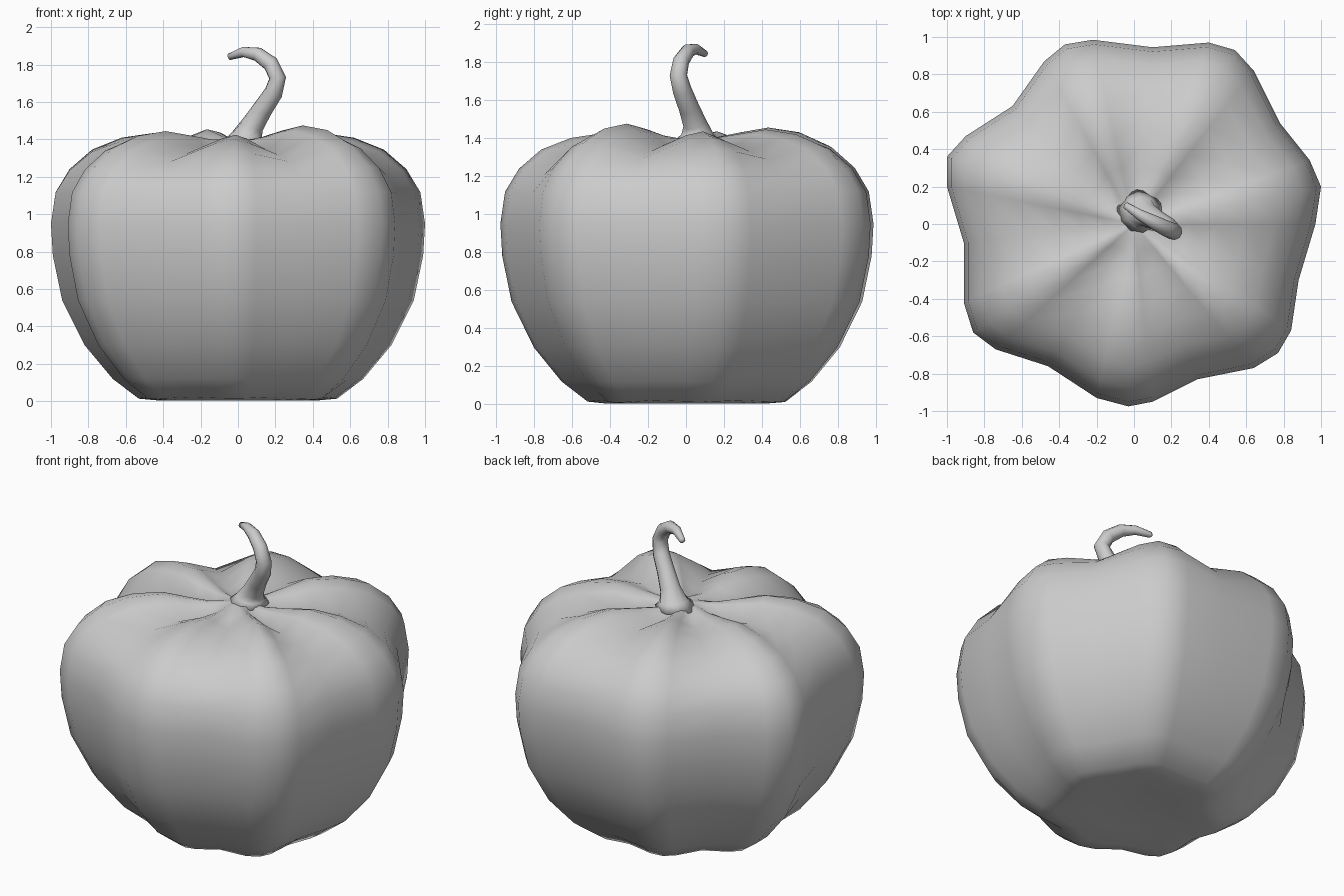
import bpy, bmesh, math
from mathutils import Vector

if "Cube" in bpy.data.objects:
    bpy.data.objects.remove(bpy.data.objects["Cube"])

# widest plan outline of the seven-lobed fruit, counter-clockwise
OUTLINE = [(1.0, .2), (.94, .34), (.78, .54), (.64, .82), (.54, .93), (.4, .97), (.1, .945),
           (-.22, .985), (-.37, .96), (-.48, .87), (-.65, .63), (-.9, .47), (-1.0, .36), (-1.0, .2),
           (-.91, -.1), (-.91, -.42), (-.86, -.58), (-.74, -.67), (-.46, -.76), (-.2, -.93),
           (-.03, -.975), (.1, -.95), (.34, -.83), (.64, -.77), (.77, -.69), (.84, -.57),
           (.88, -.3), (.97, 0)]
# radial fraction, height, how strongly the ribs change the height
PROFILE = [(.25, .025, 0), (.43, .005, 0), (.53, .012, -.1), (.67, .12, 0), (.82, .3, 0), (.94, .54, 0),
           (.99, .78, 0), (1.0, .95, 0), (.975, 1.12, .1), (.9, 1.25, .4), (.78, 1.36, .7),
           (.62, 1.43, 1), (.45, 1.455, 1), (.3, 1.43, .8), (.17, 1.405, .4), (.08, 1.40, 0)]
# angle in degrees and height change of alternating lobes and grooves
RIBS = [(10, -.02), (35, -.10), (61, -.01), (84, -.09), (110, 0), (136, -.10), (161, -.02),
        (186, -.10), (213, -.01), (239, -.11), (268, -.03), (292, -.11), (318, .02), (341, -.10), (370, -.02)]


def rib_height(x, y):
    a = (math.degrees(math.atan2(y, x)) - 10) % 360 + 10
    for (a0, h0), (a1, h1) in zip(RIBS, RIBS[1:]):
        if a0 <= a <= a1:
            t = (1 - math.cos(math.pi * (a - a0) / (a1 - a0))) / 2
            return h0 + (h1 - h0) * t
    return 0


def make_object(name, bm):
    bmesh.ops.recalc_face_normals(bm, faces=bm.faces)
    for f in bm.faces:
        f.smooth = True
    me = bpy.data.meshes.new(name)
    bm.to_mesh(me)
    bm.free()
    ob = bpy.data.objects.new(name, me)
    bpy.context.collection.objects.link(ob)
    return ob


def loft(name, rings, start, end):
    bm = bmesh.new()
    loops = [[bm.verts.new(p) for p in r] for r in rings]
    n = len(loops[0])
    for a, b in zip(loops, loops[1:]):
        for i in range(n):
            bm.faces.new((a[i], a[(i + 1) % n], b[(i + 1) % n], b[i]))
    for loop, p in ((loops[0], start), (loops[-1], end)):
        c = bm.verts.new(p)
        for i in range(n):
            bm.faces.new((c, loop[i], loop[(i + 1) % n]))
    return make_object(name, bm)


# ribbed body
rings = [[(x * f, y * f, z + w * rib_height(x, y)) for x, y in OUTLINE] for f, z, w in PROFILE]
loft("pumpkin_body", rings, (0, 0, .03), (0, 0, 1.40))

# curled tapering stem: centre and radius
STEM = [(.03, .06, 1.385, .125), (.045, .06, 1.42, .085), (.08, .045, 1.48, .062), (.13, .015, 1.56, .054),
        (.19, -.02, 1.65, .05), (.212, -.04, 1.73, .046), (.175, -.025, 1.805, .043),
        (.105, .01, 1.856, .038), (.03, .05, 1.868, .028), (-.045, .1, 1.842, .018)]
pts = [Vector(s[:3]) for s in STEM]
side = Vector((.5, .87, 0)).normalized()
rings = []
for i, p in enumerate(pts):
    t = (pts[min(i + 1, len(pts) - 1)] - pts[max(i - 1, 0)]).normalized()
    if i < 2:
        t = Vector((0.15 * i, 0, 1)).normalized()
    u = (side - t * side.dot(t)).normalized()
    v = t.cross(u)
    r = STEM[i][3]
    rings.append([p + r * (u * math.cos(k * math.pi / 5) + v * math.sin(k * math.pi / 5)) for k in range(10)])
loft("pumpkin_stem", rings, pts[0], pts[-1] + Vector((-.008, .006, -.004)))
